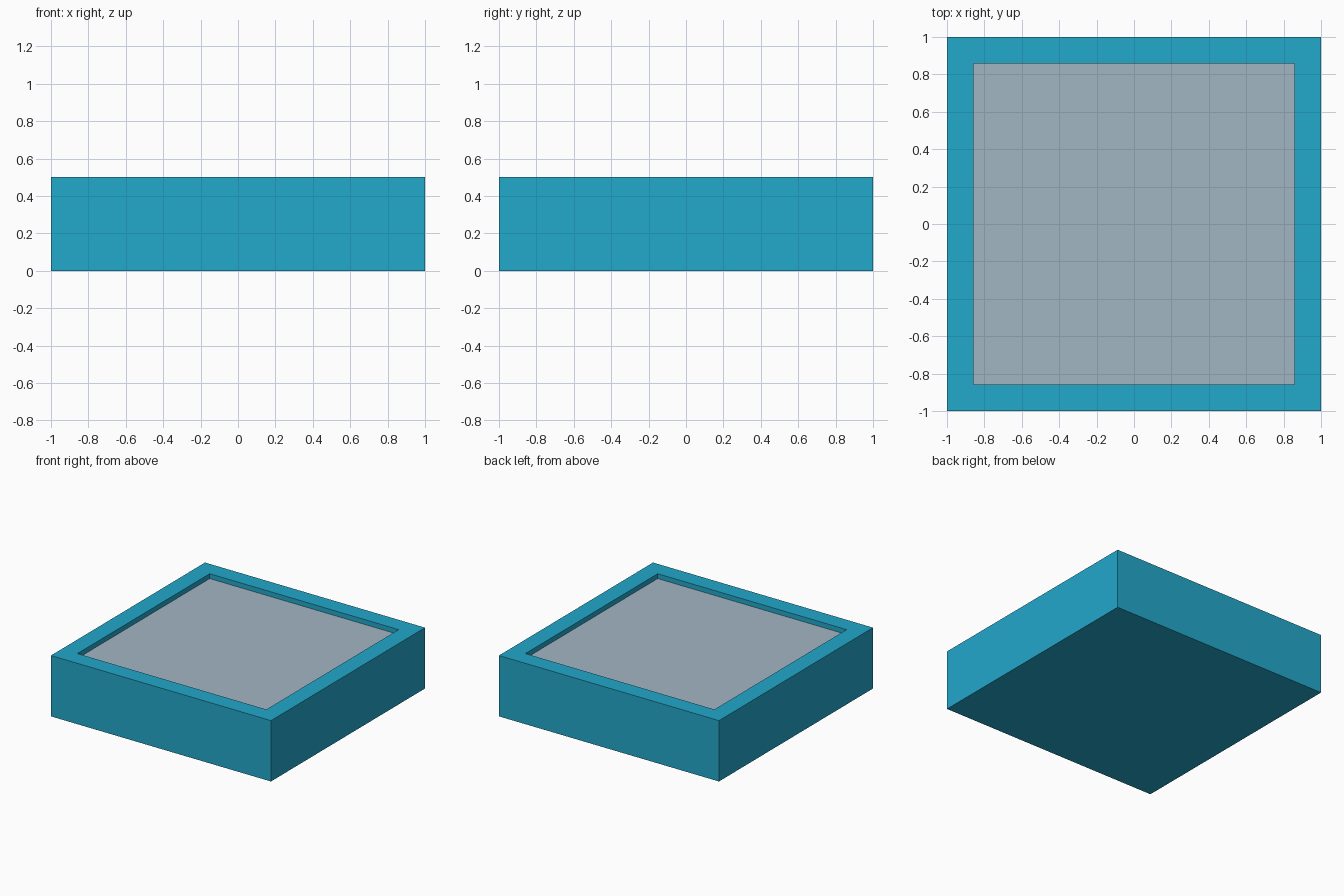
import bpy, bmesh
from mathutils import Vector

if "Cube" in bpy.data.objects:
    bpy.data.objects.remove(bpy.data.objects["Cube"])

WIDTH, HEIGHT, RIM, DEPTH = 2.0, 0.5, 0.2, 0.04


def material(name, colour):
    mat = bpy.data.materials.new(name)
    mat.diffuse_color = (*colour, 1)
    mat.use_nodes = True
    mat.node_tree.nodes["Principled BSDF"].inputs["Base Color"].default_value = mat.diffuse_color
    return mat


# Square tray: a box with its top inset and pushed down
bm = bmesh.new()
bmesh.ops.create_cube(bm, size=1)
bmesh.ops.scale(bm, vec=(WIDTH, WIDTH, HEIGHT), verts=bm.verts)
bmesh.ops.translate(bm, vec=(0, 0, HEIGHT / 2), verts=bm.verts)
top = max(bm.faces, key=lambda f: f.calc_center_median().z)
bmesh.ops.inset_region(bm, faces=[top], thickness=RIM)
floor = bmesh.ops.extrude_discrete_faces(bm, faces=[top])["faces"][0]
bmesh.ops.translate(bm, vec=Vector((0, 0, -DEPTH)), verts=floor.verts)
floor.material_index = 1  # grey recessed panel
bmesh.ops.recalc_face_normals(bm, faces=bm.faces)

mesh = bpy.data.meshes.new("square_tray")
bm.to_mesh(mesh)
bm.free()
mesh.materials.append(material("bright blue", (0.016, 0.392, 0.597)))
mesh.materials.append(material("pale grey", (0.361, 0.468, 0.546)))
bpy.context.collection.objects.link(bpy.data.objects.new("square_tray", mesh))
